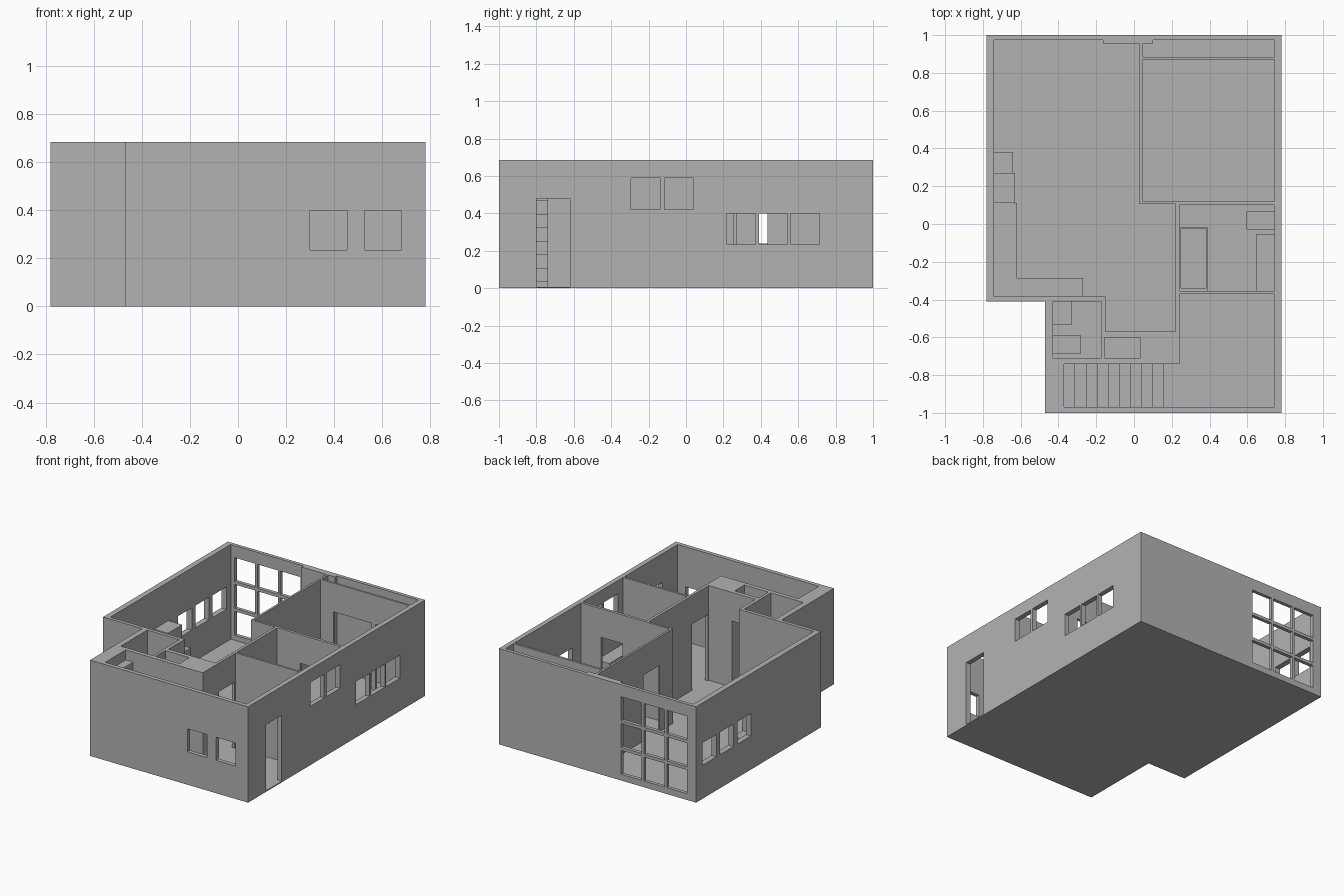
import bpy, bmesh

cube = bpy.data.objects.get("Cube")
if cube:
    bpy.data.objects.remove(cube)

TOP, FLOOR, DOOR = 0.685, 0.008, 0.48

plaster = bpy.data.materials.new("plain_grey")
plaster.use_nodes = True
grey = (0.45, 0.45, 0.45, 1)
plaster.diffuse_color = grey
plaster.node_tree.nodes["Principled BSDF"].inputs["Base Color"].default_value = grey


def prism(name, outline, z0, z1):
    """Extrude a floor outline from z0 to z1."""
    bm = bmesh.new()
    face = bm.faces.new([bm.verts.new((x, y, z0)) for x, y in outline])
    up = bmesh.ops.extrude_face_region(bm, geom=[face])["geom"]
    for v in up:
        if isinstance(v, bmesh.types.BMVert):
            v.co.z = z1
    bmesh.ops.recalc_face_normals(bm, faces=bm.faces)
    mesh = bpy.data.meshes.new(name)
    bm.to_mesh(mesh)
    bm.free()
    mesh.materials.append(plaster)
    obj = bpy.data.objects.new(name, mesh)
    bpy.context.collection.objects.link(obj)
    return obj


def box(name, x0, x1, y0, y1, z0, z1):
    return prism(name, [(x0, y0), (x1, y0), (x1, y1), (x0, y1)], z0, z1)


def cut(target, cutter):
    """Subtract the cutter, then discard it."""
    cutter.hide_render = True
    mod = target.modifiers.new("cut", "BOOLEAN")
    mod.operation, mod.solver, mod.object = "DIFFERENCE", "EXACT", cutter
    bpy.context.view_layer.objects.active = target
    bpy.ops.object.modifier_apply(modifier=mod.name)
    bpy.data.objects.remove(cutter)


def opening(*bounds):
    cut(walls, box("opening", *bounds))


# Solid block of the house, with one corner left out
walls = prism("house_walls", [(-.78, 1), (-.78, -.41), (-.47, -.41), (-.47, -1),
                              (.78, -1), (.78, 1)], 0, TOP)

# Rooms hollowed out from above
living_room = [(-.74, .975), (-.165, .975), (-.165, .955), (.03, .955),
               (.03, .105), (.22, .105), (.22, -.57), (-.15, -.57),
               (-.15, -.385), (-.74, -.385)]
wardrobe = [(.045, .885), (.745, .885), (.745, .975), (.1, .975),
            (.1, .955), (.045, .955)]
entrance = [(.24, -.37), (.745, -.37), (.745, -.97), (-.37, -.97),
            (-.37, -.74), (.24, -.74)]
for outline in (living_room, wardrobe, entrance):
    cut(walls, prism("room", outline, FLOOR, 1))
for x0, x1, y0, y1 in [(.045, .745, .12, .87), (.24, .745, -.355, .10),
                       (-.43, -.175, -.71, -.41), (-.155, .035, -.71, -.6)]:
    opening(x0, x1, y0, y1, FLOOR, 1)

# Windows in the side walls
for y in (.217, .389, .56):
    opening(.72, .8, y, y + .155, .235, .4)
for y in (-.295, -.115):
    opening(.72, .8, y, y + .155, .42, .59)
for y in (.38, .575, .77):
    opening(-.8, -.72, y, y + .155, .24, .4)

# Front windows and the gridded back window
for x in (.3, .527):
    opening(x, x + .155, -1.02, -.95, .235, .4)
for col in range(3):
    for row in range(3):
        x, z = -.71 + .18 * col, .045 + .192 * row
        opening(x, x + .162, .965, 1.02, z, z + .17)

# Doorways: front door, bedroom, bathroom, entrance, small rooms, wardrobe
for x0, x1, y0, y1 in [(.72, .8, -.8, -.62), (.02, .06, .254, .437),
                       (.42, .59, .09, .13), (.21, .25, -.56, -.38),
                       (-.19, -.14, -.56, -.42), (-.14, .035, -.61, -.56),
                       (.146, .448, .86, .89), (.48, .7, .86, .89)]:
    opening(x0, x1, y0, y1, FLOOR, DOOR)

# Staircase rising to the landing
for i in range(9):
    x = .16 - .0589 * i
    box(f"stair_{i + 1}", x - .0589, x, -.97, -.74, FLOOR, .035 + .0723 * i)

# Kitchen
box("kitchen_counter", -.74, -.62, -.285, .11, FLOOR, .21)
box("corner_counter", -.74, -.27, -.385, -.285, FLOOR, .21)
box("refrigerator", -.74, -.63, .11, .27, FLOOR, .41)
box("side_cabinet", -.74, -.64, .27, .38, FLOOR, .2)

# Bathroom fittings
tub = box("bathtub", .24, .388, -.355, -.015, FLOOR, .14)
cut(tub, box("basin", .25, .38, -.34, -.025, .04, .3))
box("bathroom_vanity", .645, .745, -.355, -.055, FLOOR, .21)
box("bathroom_toilet", .595, .745, -.03, .065, FLOOR, .12)

# Small washroom fittings
box("washroom_sink", -.43, -.33, -.535, -.41, FLOOR, .21)
box("washroom_toilet", -.43, -.28, -.685, -.59, FLOOR, .12)
